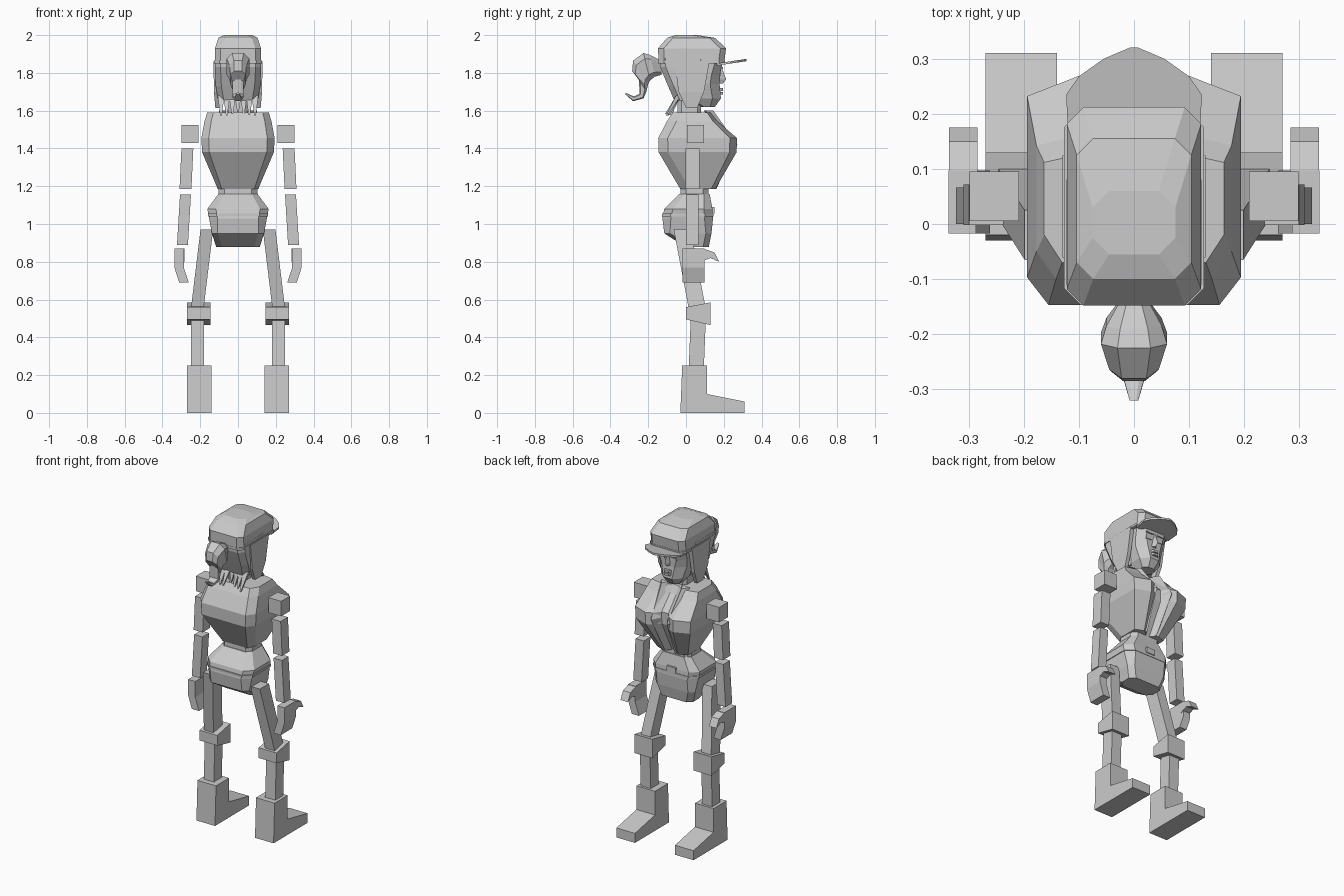
import bpy, bmesh, random
from mathutils import Vector

default_cube = bpy.data.objects.get("Cube")
if default_cube:
    bpy.data.objects.remove(default_cube, do_unlink=True)

random.seed(4)
colour = (.6, .6, .6, 1)
grey = bpy.data.materials.new("plain grey")
grey.use_nodes = True
grey.diffuse_color = colour
grey.node_tree.nodes["Principled BSDF"].inputs["Base Color"].default_value = colour


def loft(name, rings):
    """Skin a closed solid through rings of equal point count."""
    bm = bmesh.new()
    loops = [[bm.verts.new(point) for point in ring] for ring in rings]
    count = len(loops[0])
    for lower, upper in zip(loops, loops[1:]):
        for here in range(count):
            there = (here + 1) % count
            bm.faces.new((lower[here], lower[there], upper[there], upper[here]))
    bm.faces.new(reversed(loops[0]))
    bm.faces.new(loops[-1])
    bmesh.ops.recalc_face_normals(bm, faces=bm.faces)
    mesh = bpy.data.meshes.new(name)
    bm.to_mesh(mesh)
    bm.free()
    mesh.materials.append(grey)
    part = bpy.data.objects.new(name, mesh)
    bpy.context.collection.objects.link(part)


def pair(name, rings):
    """Loft a part on the left and its reflection on the right."""
    for side, sign in (("left", 1), ("right", -1)):
        loft(side + "_" + name, [[(sign * x, y, z) for x, y, z in ring] for ring in rings])


def mirrored(half):
    """Close a half outline with its reflection."""
    return half + [(-x, y, z) for x, y, z in reversed(half)]


def rectangle(centre, width, depth):
    x, y, z = centre
    return [(x + width * side / 2, y + depth * end / 2, z)
            for side, end in ((-1, -1), (1, -1), (1, 1), (-1, 1))]


def limb(width, depth, *path):
    """Rings of one rectangle carried along a path."""
    return [rectangle(point, width, depth) for point in path]


def prism(profile, inner, outer):
    """Rings of a side profile (y, z) spread from inner to outer x."""
    return [[(x, y, z) for y, z in profile] for x in (inner, outer)]


def octagon(z, half_width, back, front, cut=.03):
    """Rectangle with chamfered corners."""
    inset = half_width - cut
    return mirrored([(inset, back, z), (half_width, back + cut, z),
                     (half_width, front - cut, z), (inset, front, z)])


def chest(z, half_width, back, front):
    """Torso section with two bulges and a cleft between them."""
    cleft, shoulder = front * .22, front * .14
    return mirrored([(half_width * .8, back, z), (half_width, back + .05, z),
                     (half_width, front - shoulder, z), (half_width * .5, front, z),
                     (half_width * .3, front - cleft * .3, z),
                     (half_width * .12, front - cleft, z)])


# Legs
boot_top, toe = .25, .31
pair("boot", prism([(-.03, 0), (toe, 0), (toe, .06), (.11, .1),
                    (.11, boot_top), (-.02, boot_top)], .14, .27))
pair("shin", limb(.07, .08, (.215, .055, boot_top), (.215, .065, .5)))
pair("knee_pad", prism([(0, .495), (.13, .465), (.13, .585), (0, .56)], .145, .27))
pair("thigh", limb(.067, .09, (.216, .06, .55), (.165, -.02, .97)))

# Arms
pair("shoulder", limb(.09, .09, (.254, .05, 1.43), (.254, .05, 1.525)))
pair("upper_arm", limb(.063, .073, (.278, .035, 1.185), (.268, .035, 1.4)))
pair("forearm", limb(.058, .066, (.294, .033, .89), (.278, .033, 1.155)))
pair("hand", limb(.05, .115, (.286, .04, .69), (.312, .04, .77), (.312, .04, .87)))
pair("thumb", prism([(.08, .8), (.13, .82), (.175, .8), (.15, .85), (.09, .87)], .284, .336))

# Hips, belt, buckle and waist
belt_height = 1.04
loft("hips", [octagon(.877, .115, 0, .12),
              octagon(.95, .138, -.115, .135),
              octagon(1.03, .153, -.125, .143, cut=.045),
              octagon(1.08, .162, -.115, .14, cut=.045),
              octagon(1.16, .103, -.035, .125)])
loft("belt", [octagon(z, .16, -.127, .145, cut=.045) for z in (belt_height, belt_height + .015)])
loft("belt_buckle", limb(.06, .02, (0, .14, belt_height + .015), (0, .14, belt_height + .05)))
loft("waist", [octagon(z, .102, -.03, .12) for z in (1.15, 1.21)])

# Torso
loft("torso", [chest(1.185, .107, -.03, .155),
               chest(1.38, .19, -.145, .268),
               chest(1.455, .194, -.147, .27),
               chest(1.545, .177, -.1, .165),
               chest(1.59, .163, -.07, .13)])


# Jacket lapels: a raised ridge either side of the cleft
def ridge(x, y, z, spread):
    return [(x - spread, y - .05, z), (x, y, z), (x + spread, y - .04, z)]


pair("lapel", [ridge(.035, .16, 1.185, .015), ridge(.055, .272, 1.42, .03),
               ridge(.07, .145, 1.6, .03)])

# Neck and face
loft("neck", [octagon(z, .05, -.045, .08, cut=.02) for z in (1.56, 1.72)])
loft("face", [octagon(1.62, .045, .07, .153, cut=.025),
              octagon(1.665, .075, -.02, .185, cut=.045),
              octagon(1.74, .095, -.08, .178, cut=.05),
              octagon(1.79, .102, -.1, .18, cut=.045),
              octagon(1.87, .108, -.12, .198, cut=.04)])


def nose_section(z, half_width, tip):
    return [(-half_width, .17, z), (half_width, .17, z), (0, tip, z)]


loft("nose", [nose_section(1.745, .022, .195), nose_section(1.765, .018, .213),
              nose_section(1.83, .008, .188)])
for name, bottom in (("lower_lip", 1.685), ("upper_lip", 1.705)):
    loft(name, [mirrored([(.035, .165, z), (.015, .197, z)]) for z in (bottom, bottom + .014)])
pair("eye", limb(.04, .02, (.04, .174, 1.785), (.04, .174, 1.8)))
pair("brow", limb(.05, .03, (.04, .18, 1.82), (.04, .18, 1.83)))

# Hair, side locks and loose strands
loft("hair", [octagon(1.655, .105, -.062, .06),
              octagon(1.73, .118, -.095, .08),
              octagon(1.83, .123, -.137, .1),
              octagon(1.88, .123, -.14, .11)])
pair("side_lock", [rectangle((.11, .03, 1.615), .02, .06),
                   rectangle((.116, .028, 1.7), .023, .135),
                   rectangle((.117, .032, 1.86), .025, .185)])
for number in range(7):
    x = (number - 3) * .03
    root = Vector((x, -.04, 1.68))
    tip = Vector((x, random.uniform(-.11, -.07), random.uniform(1.57, 1.6)))
    loft(f"hair_strand_{number}", [rectangle(tip, .008, .008), rectangle(root, .036, .025)])

# Cap with band and visor
brim_height = 1.85
loft("cap", [octagon(brim_height, .122, -.145, .202),
             octagon(1.93, .122, -.148, .212),
             octagon(1.985, .104, -.1, .155),
             octagon(2, .075, -.055, .06)])
loft("cap_band", [octagon(z, .127, -.147, .206) for z in (brim_height, brim_height + .015)])


def brim(lift):
    """Visor outline: straight at the sides, peaked and raised in the middle."""
    edge = [(.12, .165), (.123, .235), (.1, .268), (.055, .3), (.008, .32)]
    return mirrored([(x, y, brim_height + lift + (y - .24) * .15) for x, y in edge])


loft("visor", [brim(0), brim(.012)])

# Ponytail: sections across a curved path, each set by half width and two edge points
sections = []
for half_width, upper, lower in [
        (.02, (-.13, 1.865), (-.13, 1.79)), (.05, (-.19, 1.895), (-.165, 1.78)),
        (.06, (-.225, 1.905), (-.19, 1.76)), (.045, (-.28, 1.865), (-.2, 1.74)),
        (.04, (-.285, 1.81), (-.205, 1.72)), (.03, (-.25, 1.765), (-.21, 1.7)),
        (.03, (-.245, 1.69), (-.225, 1.665)), (.02, (-.275, 1.675), (-.28, 1.65)),
        (.008, (-.32, 1.695), (-.32, 1.685))]:
    top, bottom = Vector((0, *upper)), Vector((0, *lower))
    sections.append(mirrored([(half_width * spread, *top.lerp(bottom, along).yz)
                              for spread, along in ((.5, 0), (1, .2), (1, .8), (.5, 1))]))
loft("ponytail", sections)
